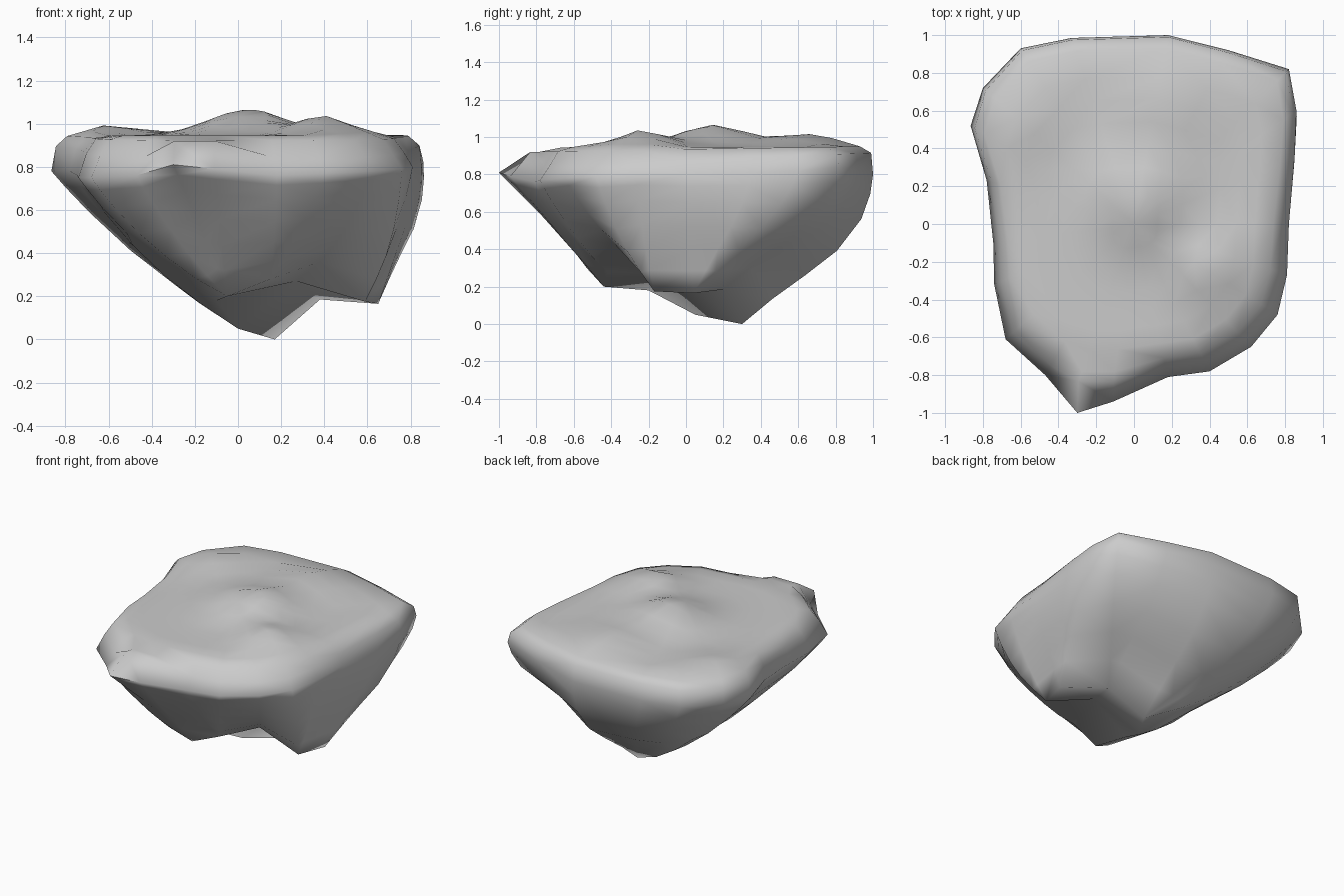
import bpy, bmesh, math
from mathutils import Vector, noise

if "Cube" in bpy.data.objects:
    bpy.data.objects.remove(bpy.data.objects["Cube"])

# Underside landmarks, in order around the base of the rock
FEET = [Vector(p) for p in [
    (.65, .04, .165), (.38, .2, .185), (.17, .3, 0), (0, .05, .05),
    (-.1, -.2, .18), (-.05, -.44, .2), (.15, -.42, .28), (.38, -.3, .36),
    (.59, -.17, .175)]]

# Rim columns, anticlockwise from the right: x, y, z, landmark below, bulge
RIM = [
    (.82, 0, .8, 0, .04), (.85, .35, .81, 0, .05), (.86, .6, .82, 0, .07),
    (.82, .82, .84, 1, .1), (.5, .92, .82, 1, .11), (.18, 1, .8, 2, .13),
    (-.33, .985, .8, 2, .12), (-.6, .93, .8, 2, .11), (-.8, .72, .8, 2, .1),
    (-.865, .52, .78, 2, .08), (-.78, .23, .78, 3, .06), (-.745, -.1, .76, 3, .06),
    (-.74, -.32, .75, 4, .05), (-.68, -.61, .75, 5, .06), (-.47, -.8, .76, 5, .04),
    (-.3, -1, .81, 5, -.01), (-.11, -.94, .79, 5, .0), (.18, -.81, .76, 6, .03),
    (.4, -.78, .77, 6, .03), (.62, -.65, .78, 7, .03), (.76, -.48, .79, 8, .05),
    (.81, -.27, .8, 8, .03)]

# Low mounds on the top: x, y, height, radius
MOUNDS = [(.05, .14, .12, .26), (.4, -.24, .09, .18), (-.58, .6, .05, .22),
          (.15, .65, .07, .22)]


def top_height(x, y):
    return .945 + sum(h * math.exp(-((x - a) ** 2 + (y - b) ** 2) / (r * r))
                      for a, b, h, r in MOUNDS)


bm = bmesh.new()
rings = []

# Sides: columns bulging from the landmarks up to the rim
for t in (.0, .2, .4, .6, .8, .92, 1):
    ring = []
    for x, y, z, f, b in RIM:
        rim = Vector((x, y, z))
        p = FEET[f].lerp(rim, t)
        out = Vector((x, y, 0)).normalized() * .7 - Vector((0, 0, .7))
        # the right and back swell high up, the left and front swell low
        high = f < 2 or y > .8
        swell = 6.75 * t * t * (1 - t) if high else 4 * t * (1 - t)
        p += out * b * swell
        if 0 < t < 1:
            p += out * .02 * noise.noise(p * 3) * (1 - t)
        ring.append(bm.verts.new(p))
    rings.append(ring)

# Top: rounded shoulder, then shrinking rings over the mounds
for s in (.98, .92, .78, .66, .54, .42, .3, .15):
    ring = []
    for x, y, z, f, b in RIM:
        k = s + (.03 * y - .02 if s > .85 else 0)
        if y < -.9:
            k = s
        px, py = x * k, max(y, -.85) * k
        h = top_height(px, py)
        if s > .95:
            h = .92 if y < -.9 else .875 + .04 * y
        elif s > .85:
            h = .935 + .015 * y
        ring.append(bm.verts.new((px, py, h)))
    rings.append(ring)

n = len(RIM)
for lo, hi in zip(rings, rings[1:]):
    for i in range(n):
        j = (i + 1) % n
        bm.faces.new((lo[i], lo[j], hi[j], hi[i]))

# Close the top and the hollow underside with fans
top = bm.verts.new((0, 0, top_height(0, 0)))
hollow = bm.verts.new((.27, -.08, .27))
for i in range(n):
    j = (i + 1) % n
    bm.faces.new((rings[-1][i], rings[-1][j], top))
    bm.faces.new((rings[0][j], rings[0][i], hollow))

bmesh.ops.remove_doubles(bm, verts=bm.verts, dist=.0005)
bmesh.ops.triangulate(bm, faces=bm.faces)
bmesh.ops.recalc_face_normals(bm, faces=bm.faces)
mesh = bpy.data.meshes.new("rock")
bm.to_mesh(mesh)
bm.free()
rock = bpy.data.objects.new("rock", mesh)
bpy.context.collection.objects.link(rock)
bpy.context.view_layer.objects.active = rock
rock.select_set(True)
bpy.ops.object.shade_smooth_by_angle(angle=math.radians(85))
